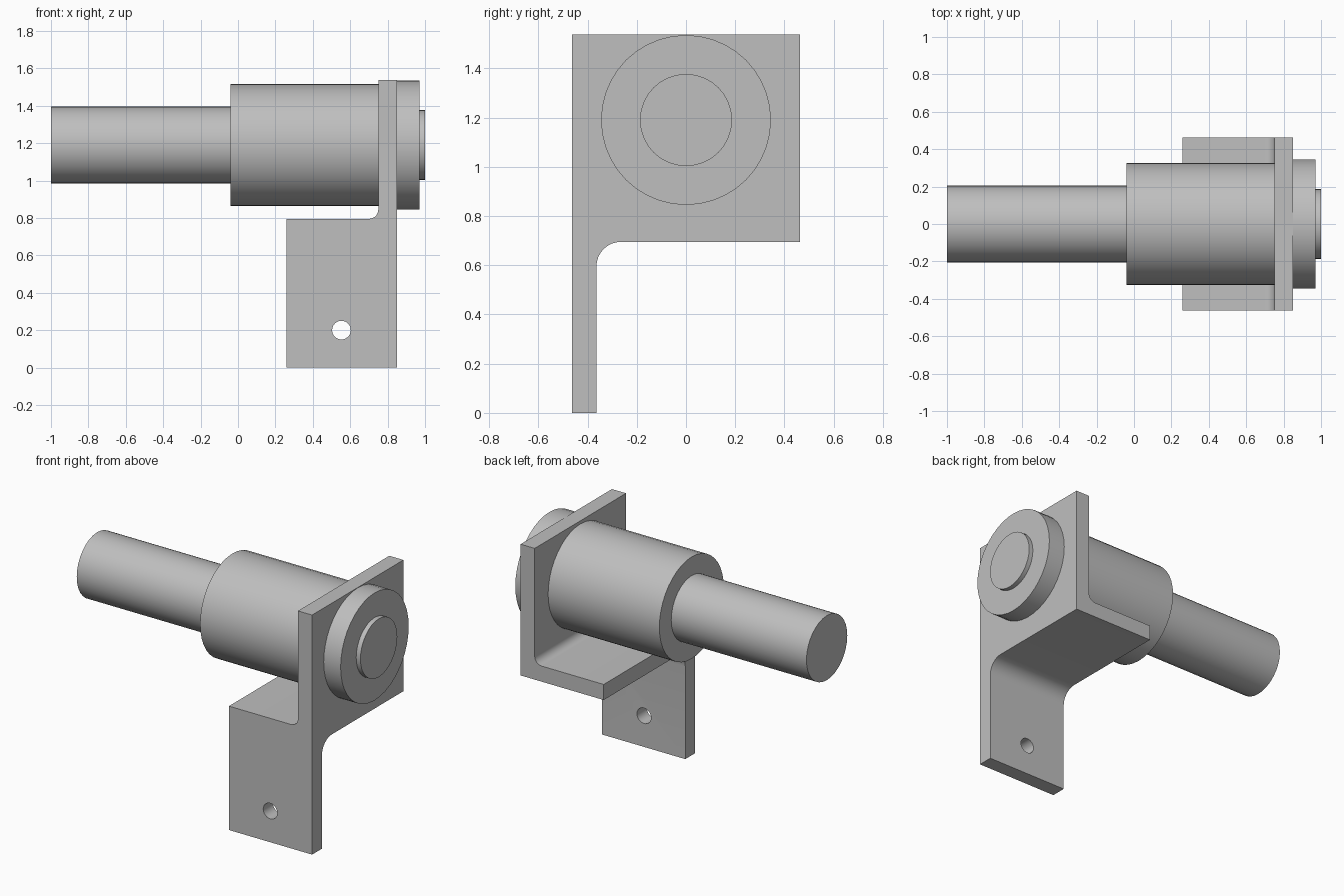
import bpy, bmesh
from math import pi, sin, cos, radians
from mathutils import Matrix, Vector

default_cube = bpy.data.objects.get("Cube")
if default_cube:
    bpy.data.objects.remove(default_cube)

# Single material for the whole assembly
GREY = (0.52, 0.52, 0.52, 1)
metal = bpy.data.materials.new("plain grey metal")
metal.use_nodes = True
metal.diffuse_color = GREY
metal.node_tree.nodes["Principled BSDF"].inputs["Base Color"].default_value = GREY

AXIS_Z = 1.19          # height of the shaft axis
TOP, SHELF_TOP, SHELF_BOTTOM = 1.537, 0.795, 0.695
LEFT, PLATE_IN, PLATE_OUT = 0.26, 0.75, 0.85
HALF, LEG_BACK = 0.463, -0.364


def add_object(name, bm):
    bmesh.ops.recalc_face_normals(bm, faces=bm.faces)
    mesh = bpy.data.meshes.new(name)
    bm.to_mesh(mesh)
    bm.free()
    mesh.materials.append(metal)
    obj = bpy.data.objects.new(name, mesh)
    bpy.context.collection.objects.link(obj)
    return obj


def activate(obj):
    bpy.ops.object.select_all(action='DESELECT')
    obj.select_set(True)
    bpy.context.view_layer.objects.active = obj


def smooth(obj):
    activate(obj)
    bpy.ops.object.shade_smooth_by_angle(angle=radians(30))


def cylinder(name, axis, radius, start, end, sides, u=0.0, z=AXIS_Z):
    """Cylinder along X or Y between two coordinates."""
    bm = bmesh.new()
    bmesh.ops.create_cone(bm, cap_ends=True, segments=sides, radius1=radius,
                          radius2=radius, depth=end - start)
    mid = (start + end) / 2
    place = Vector((mid, u, z) if axis == 'X' else (u, mid, z))
    turn = Matrix.Rotation(pi / 2, 4, 'Y' if axis == 'X' else 'X')
    bm.transform(Matrix.Translation(place) @ turn)
    return add_object(name, bm)


def fillet(cx, cz, r, a0, a1, steps=8):
    """Arc points around a centre, angles in degrees."""
    angles = [radians(a0 + (a1 - a0) * i / steps) for i in range(steps + 1)]
    return [(cx + r * cos(a), cz + r * sin(a)) for a in angles]


def extrude(name, points, to_3d, start, end):
    bm = bmesh.new()
    face = bm.faces.new([bm.verts.new(to_3d(a, b, start)) for a, b in points])
    moved = bmesh.ops.extrude_face_region(bm, geom=[face])["geom"]
    shift = Vector(to_3d(0, 0, end)) - Vector(to_3d(0, 0, start))
    bmesh.ops.translate(bm, vec=shift,
                        verts=[v for v in moved if isinstance(v, bmesh.types.BMVert)])
    return add_object(name, bm)


def boolean(target, cutter, operation):
    mod = target.modifiers.new(operation, 'BOOLEAN')
    mod.object, mod.operation, mod.solver = cutter, operation, 'EXACT'
    activate(target)
    bpy.ops.object.modifier_apply(modifier=mod.name)
    bpy.data.objects.remove(cutter)


# Bracket: side profile crossed with front profile
side = [(-HALF, 0), (LEG_BACK, 0)]
side += fillet(LEG_BACK + 0.1, SHELF_BOTTOM - 0.1, 0.1, 180, 90)
side += [(HALF, SHELF_BOTTOM), (HALF, TOP), (-HALF, TOP)]
bracket = extrude("bracket", side, lambda a, b, t: (t, a, b), 0, 1)

front = [(LEFT, -0.1), (PLATE_OUT, -0.1), (PLATE_OUT, TOP + 0.1), (PLATE_IN, TOP + 0.1)]
front += fillet(PLATE_IN - 0.05, SHELF_TOP + 0.05, 0.05, 0, -90)
front += [(LEFT, SHELF_TOP)]
boolean(bracket, extrude("front_cutter", front, lambda a, b, t: (a, t, b), -1, 1), 'INTERSECT')

# Mounting hole through the leg
boolean(bracket, cylinder("hole_cutter", 'Y', 0.05, -0.6, -0.2, 24, 0.553, 0.2), 'DIFFERENCE')
smooth(bracket)

# Turned parts along the shaft axis: radius, start, end, sides
for name, radius, start, end, sides in (
        ("shaft", 0.207, -1.0, -0.04, 32),
        ("sleeve", 0.327, -0.04, PLATE_IN, 40),
        ("flange", 0.345, PLATE_OUT, 0.97, 40),
        ("end_cap", 0.187, 0.97, 1.0, 32)):
    smooth(cylinder(name, 'X', radius, start, end, sides))
